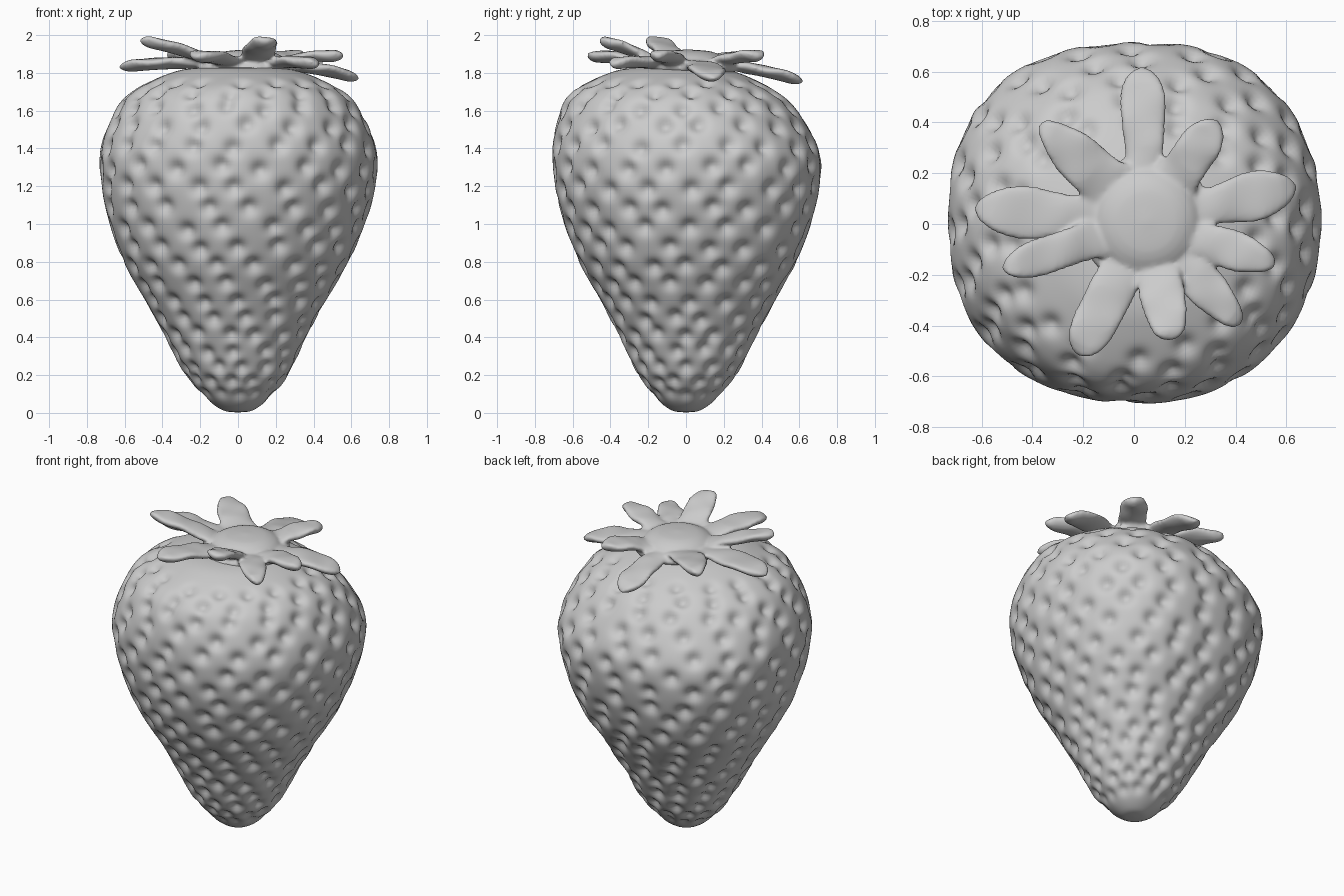
import bpy, bmesh, math, random
from mathutils import Vector, kdtree

random.seed(4)
old = bpy.data.objects.get("Cube")
if old:
    bpy.data.objects.remove(old, do_unlink=True)

grey = bpy.data.materials.new("plain grey")
grey.use_nodes = True
grey.diffuse_color = (0.6, 0.6, 0.6, 1)
grey.node_tree.nodes["Principled BSDF"].inputs["Base Color"].default_value = (0.6, 0.6, 0.6, 1)


def loft(name, *parts):
    """Skin lists of closed rings into one mesh; end rings are capped with a fan."""
    bm = bmesh.new()
    for rings in parts:
        loops = [[bm.verts.new(p) for p in ring] for ring in rings]
        n = len(loops[0])
        for a, b in zip(loops, loops[1:]):
            for i in range(n):
                j = (i + 1) % n
                bm.faces.new((a[i], a[j], b[j], b[i]))
        for loop in (loops[0], loops[-1]):
            centre = bm.verts.new(sum((v.co for v in loop), Vector()) / n)
            for i in range(n):
                bm.faces.new((loop[i], loop[(i + 1) % n], centre))
    bmesh.ops.recalc_face_normals(bm, faces=bm.faces)
    mesh = bpy.data.meshes.new(name)
    bm.to_mesh(mesh)
    bm.free()
    mesh.materials.append(grey)
    mesh.shade_smooth()
    obj = bpy.data.objects.new(name, mesh)
    bpy.context.collection.objects.link(obj)
    return obj


def spline(points, steps):
    """Catmull-Rom samples through 2D points."""
    pts = [Vector(p) for p in points]
    pts = [2 * pts[0] - pts[1]] + pts + [2 * pts[-1] - pts[-2]]
    out = []
    for a, b, c, d in zip(pts, pts[1:], pts[2:], pts[3:]):
        for k in range(steps):
            t = k / steps
            out.append(0.5 * (2 * b + (c - a) * t + (2 * a - 5 * b + 4 * c - d) * t * t
                              + (3 * b - a - 3 * c + d) * t ** 3))
    return out + [pts[-2]]


def resample(line, gap):
    """Even spacing along a polyline."""
    out, carry = [line[0]], 0
    for a, b in zip(line, line[1:]):
        length = (b - a).length
        pos = gap - carry
        while pos <= length:
            out.append(a.lerp(b, pos / length))
            pos += gap
        carry = (carry + length) % gap
    return out


def clamp(value):
    return max(0, min(1, value))


# Fruit body: lathed profile, squarish in section, its shoulders leaning forward
profile = spline([(0.012, 0.003), (0.08, 0.015), (0.165, 0.08), (0.265, 0.2), (0.367, 0.4),
                  (0.475, 0.6), (0.588, 0.8), (0.668, 1.0), (0.718, 1.2), (0.722, 1.4),
                  (0.642, 1.6), (0.55, 1.7), (0.385, 1.785), (0.24, 1.825), (0.02, 1.825)], 24)


def body_point(r, z, a):
    c, s = math.cos(a), math.sin(a)
    fade = min(1, z / 0.8)
    lean = clamp((z - 1.3) / 0.4)
    power = 2 + 0.3 * fade * (1 - lean)
    k = r / (abs(c) ** power + abs(s) ** power) ** (1 / power)
    k *= 1 + fade * (0.018 * s * math.sin(2 * a) ** 2 + 0.005 * math.sin(5 * a - 4 * z))
    shift_y = 0.012 * math.sin(math.pi * min(z / 1.5, 1)) - 0.065 * lean ** 1.5
    shift_x = -0.012 * math.sin(math.pi * min(z / 1.2, 1))
    return Vector((k * c + shift_x, k * s * 0.965 + shift_y, z))


SIDES = 224
body = loft("fruit_body", [[body_point(p.x, p.y, math.tau * i / SIDES) for i in range(SIDES)]
                           for p in resample(profile, 0.0165)])

# Seed dimples in staggered rows
dimples = []
row, last = 0, None
for p in profile:
    if p.y < 0.1:
        continue
    if p.x < 0.4 and p.y > 1.7:
        break
    if last is not None and (p - last).length < 0.075 + 0.045 * p.x:
        continue
    last = p
    count = round(9 + 15 * p.x)
    for i in range(count):
        a = math.tau * (i + 0.5 * (row % 2) + random.uniform(-0.13, 0.13)) / count
        dimples.append((body_point(p.x, p.y + random.uniform(-0.015, 0.015), a), p.x))
    row += 1

tree = kdtree.KDTree(len(dimples))
for i, (point, _) in enumerate(dimples):
    tree.insert(point, i)
tree.balance()
moves = []
for v in body.data.vertices:
    push = 0.008
    for _, i, dist in tree.find_range(v.co, 0.13):
        size = 0.033 + 0.013 * dimples[i][1]
        push -= (0.026 + 0.018 * dimples[i][1]) * math.exp(-(dist / size) ** 2)
    push *= clamp(v.co.z / 0.16) * clamp((1.825 - v.co.z) / 0.1)
    moves.append(v.co + v.normal * push)
for v, co in zip(body.data.vertices, moves):
    v.co = co

# Calyx cap: small collar sloping out of a raised dome
cx, cy = 0.05, 0.01
cap = spline([(0.03, 1.80), (0.22, 1.80), (0.265, 1.825), (0.24, 1.85), (0.205, 1.868),
              (0.18, 1.89), (0.12, 1.914), (0.01, 1.924)], 5)
parts = [[[Vector((cx + p.x * math.cos(math.tau * i / 48),
                   cy + p.x * math.sin(math.tau * i / 48), p.y))
           for i in range(48)] for p in cap]]

# Sepals: tip x, tip y, tip height, blade width, extra width at the root
sepals = [(0.03, 0.62, 1.755, 0.18, 0.04), (0.33, 0.41, 1.89, 0.14, 0.13),
          (0.64, 0.15, 1.77, 0.18, 0.06), (0.56, -0.16, 1.89, 0.13, 0.10),
          (0.42, -0.40, 1.845, 0.13, 0.11), (0.15, -0.46, 1.97, 0.16, 0.10),
          (-0.22, -0.52, 1.885, 0.17, 0.10), (-0.52, -0.18, 1.972, 0.13, 0.10),
          (-0.63, 0.06, 1.83, 0.19, 0.07), (-0.37, 0.40, 1.89, 0.13, 0.19)]
outline = spline([(0, 0.55), (0.22, 0.64), (0.43, 0.87), (0.64, 1.0), (0.83, 0.86),
                  (0.95, 0.52), (1, 0.1)], 4)
for number, (tx, ty, tz, width, flare) in enumerate(sepals):
    tip = Vector((tx, ty, tz))
    out = Vector((tx - cx, ty - cy, 0)).normalized()
    side = Vector((-out.y, out.x, 0))
    base = Vector((cx, cy, 1.848)) + out * 0.15
    rings = []
    for p in outline:
        t = p.x
        mid = base.lerp(tip, t) + Vector((0, 0, 0.012 * math.sin(math.pi * t)))
        half = 0.5 * (width * p.y * (1 + 0.06 * math.sin(9 * t + number))
                      + flare * (1 - t) ** 1.5)
        thick = 0.032 * min(1, p.y * 1.3)
        ring = []
        for i in range(20):
            a = math.tau * i / 20
            u = math.cos(a)
            wave = 0.006 * u * math.sin(14 * t + number)
            lift = thick * math.sin(a) + 0.02 * u * u * p.y * t + wave
            ring.append(mid + side * (half * u) + Vector((0, 0, lift)))
        rings.append(ring)
    parts.append(rings)

# Fuse cap and sepals into one soft calyx
calyx = loft("calyx", *parts)
fuse = calyx.modifiers.new("fuse", "REMESH")
fuse.mode = "VOXEL"
fuse.voxel_size = 0.011
fuse.use_smooth_shade = True
soften = calyx.modifiers.new("soften", "SMOOTH")
soften.factor = 0.5
soften.iterations = 5
